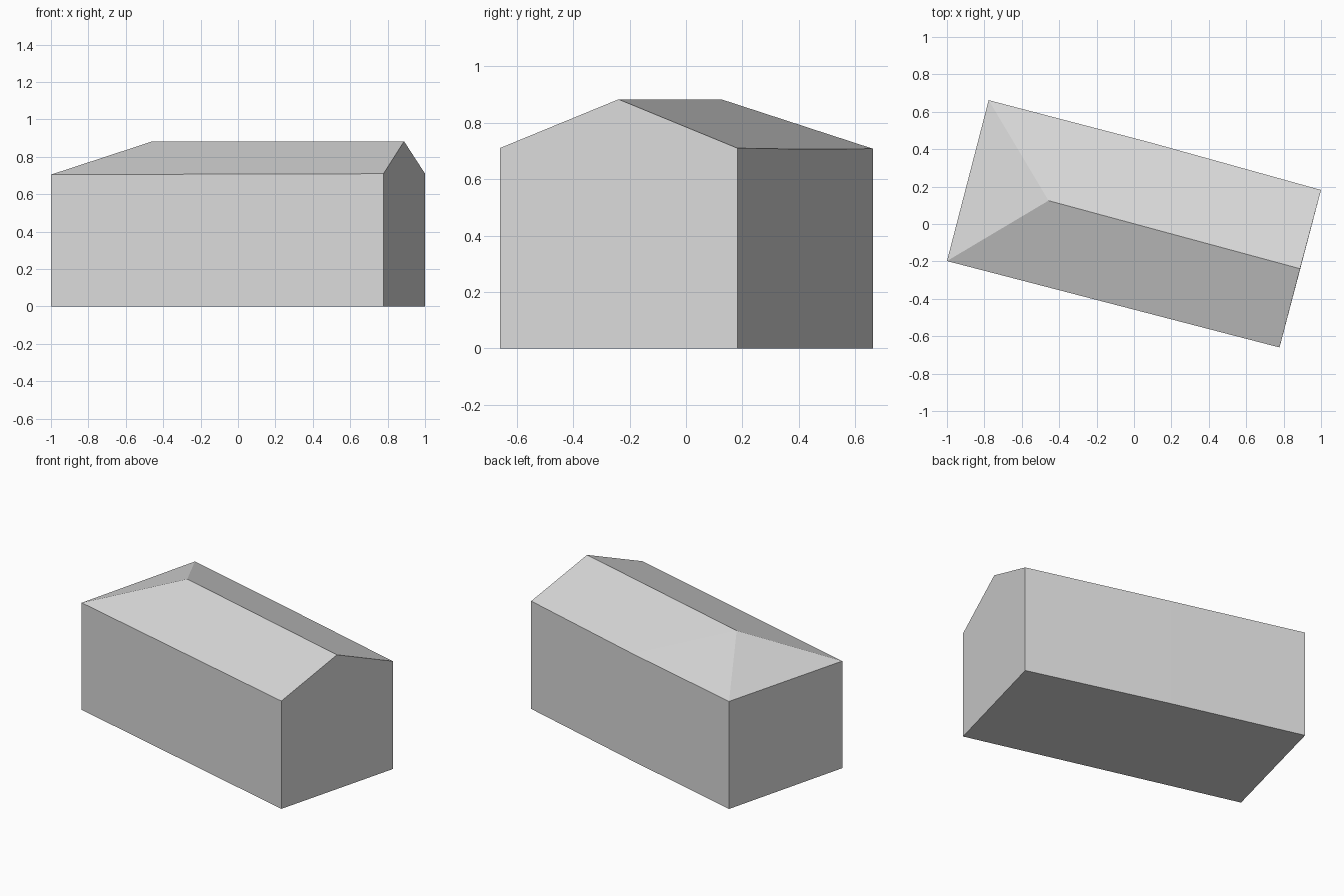
import bpy
import bmesh

cube = bpy.data.objects.get("Cube")
if cube:
    bpy.data.objects.remove(cube, do_unlink=True)

GREY = (0.7, 0.7, 0.7, 1)
plaster = bpy.data.materials.new("light_grey")
plaster.use_nodes = True
plaster.diffuse_color = GREY
plaster.node_tree.nodes["Principled BSDF"].inputs["Base Color"].default_value = GREY

# Footprint corners with eave height, anticlockwise from the hipped end;
# the long back wall bends very slightly at its middle
outline = [(-1.0, -0.198, 0.705), (0.778, -0.66, 0.71), (1.0, 0.182, 0.71),
           (0.08, 0.438, 0.706), (-0.777, 0.662, 0.708)]
hip_peak = (-0.457, 0.125, 0.883)
gable_peak = (0.888, -0.239, 0.883)

bm = bmesh.new()
base = [bm.verts.new((x, y, 0)) for x, y, z in outline]
eave = [bm.verts.new(p) for p in outline]
hip, gable = bm.verts.new(hip_peak), bm.verts.new(gable_peak)
front_hip, front_gable, back_gable, back_mid, back_hip = eave

# Floor and walls; the wall under the gable runs up to the ridge
bm.faces.new(base[::-1])
for i in range(len(base)):
    j = (i + 1) % len(base)
    peak = [gable] if eave[i] is front_gable else []
    bm.faces.new([base[i], base[j], eave[j]] + peak + [eave[i]])

# Roof: front slope, back slope in three pieces, and the hip
for loop in ((front_hip, front_gable, gable, hip),
             (gable, back_gable, back_mid),
             (gable, back_mid, hip),
             (hip, back_mid, back_hip),
             (hip, back_hip, front_hip)):
    bm.faces.new(loop)

bmesh.ops.recalc_face_normals(bm, faces=bm.faces)
mesh = bpy.data.meshes.new("building")
bm.to_mesh(mesh)
bm.free()
mesh.materials.append(plaster)
building = bpy.data.objects.new("building", mesh)
bpy.context.collection.objects.link(building)
